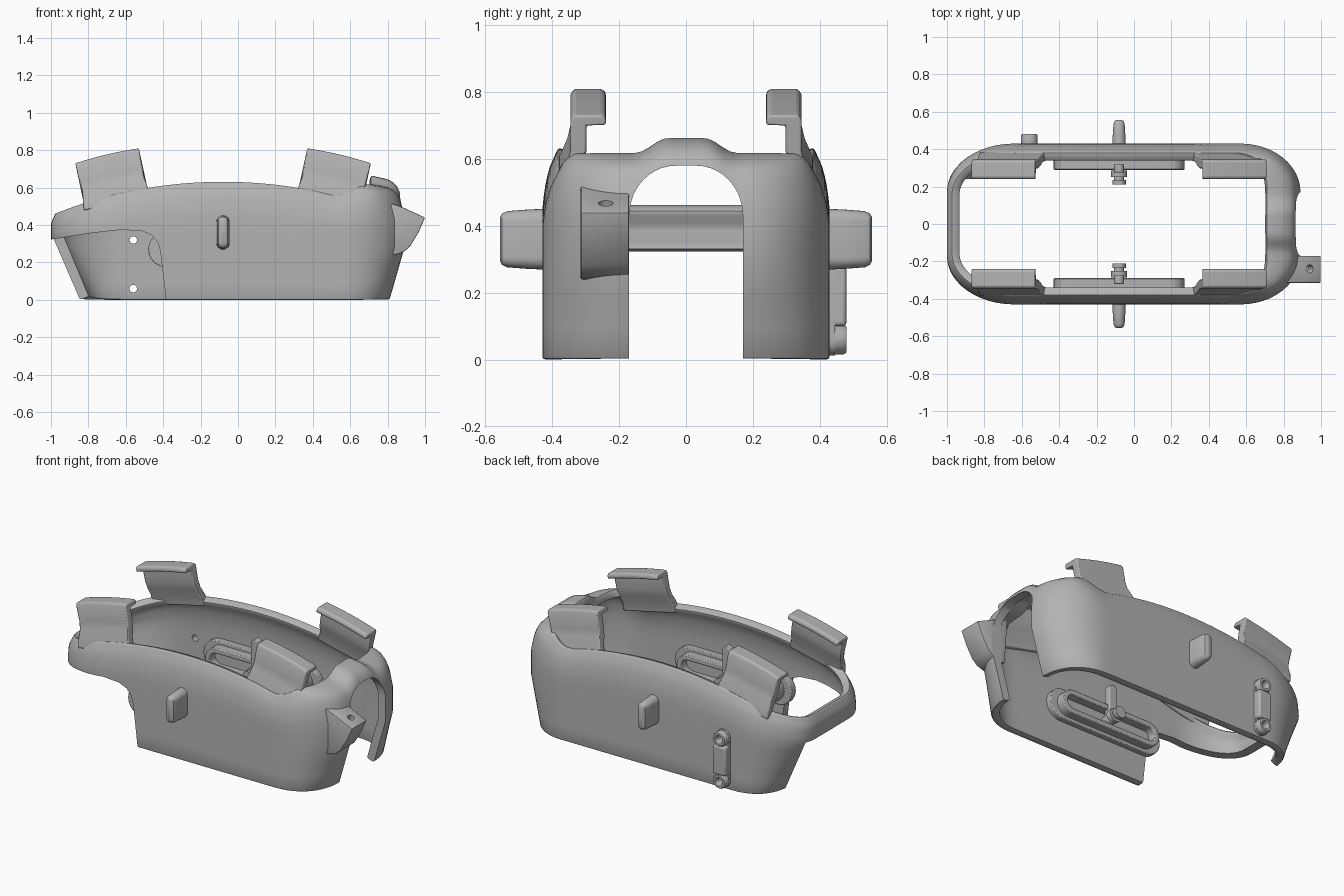
import bpy, bmesh, math
from mathutils import Vector

cube = bpy.data.objects.get("Cube")
if cube:
    bpy.data.objects.remove(cube)

grey = bpy.data.materials.new("plain_grey")
grey.use_nodes = True
tone = (0.45, 0.45, 0.45, 1)
grey.diffuse_color = tone
grey.node_tree.nodes["Principled BSDF"].inputs["Base Color"].default_value = tone
MID = -0.08  # centre of the clips, tracks and pegs along x


def loft(name, rows, ring=False, caps=True):
    """Skin a list of closed outlines; ring joins the last outline to the first."""
    bm = bmesh.new()
    vs = [[bm.verts.new(p) for p in row] for row in rows]
    n = len(rows[0])
    for i in range(len(rows) if ring else len(rows) - 1):
        a, b = vs[i], vs[(i + 1) % len(rows)]
        for j in range(n):
            k = (j + 1) % n
            bm.faces.new((a[j], a[k], b[k], b[j]))
    if caps and not ring:
        bm.faces.new(vs[0])
        bm.faces.new(vs[-1])
    if caps or ring:
        bmesh.ops.recalc_face_normals(bm, faces=bm.faces)
    me = bpy.data.meshes.new(name)
    bm.to_mesh(me)
    bm.free()
    ob = bpy.data.objects.new(name, me)
    bpy.context.collection.objects.link(ob)
    me.materials.append(grey)
    return ob


def bevel(ob, width, segments=3, angle=40):
    m = ob.modifiers.new("round", "BEVEL")
    m.width, m.segments = width, segments
    m.limit_method, m.angle_limit = "ANGLE", math.radians(angle)


def cut(ob, cutters):
    for c in cutters:
        c.hide_render = True
        m = ob.modifiers.new("cut", "BOOLEAN")
        m.operation, m.solver, m.object = "DIFFERENCE", "EXACT", c
    bpy.context.view_layer.update()
    dg = bpy.context.evaluated_depsgraph_get()
    me = bpy.data.meshes.new_from_object(ob.evaluated_get(dg))
    ob.modifiers.clear()
    ob.data = me
    for c in cutters:
        bpy.data.objects.remove(c)


def smooth(ob, angle=35):
    bpy.ops.object.select_all(action="DESELECT")
    ob.select_set(True)
    bpy.context.view_layer.objects.active = ob
    bpy.ops.object.shade_smooth_by_angle(angle=math.radians(angle))


def interp(table, t):
    for (a, p), (b, q) in zip(table, table[1:]):
        if t <= b:
            return p + (q - p) * max(0, t - a) / (b - a)
    return table[-1][1]


def ease(a, b, t):
    t = min(1, max(0, (t - a) / (b - a)))
    return t * t * (3 - 2 * t)


def capsule(x, z, half, r, y, upright=False, n=12):
    """Stadium outline in the xz plane at depth y."""
    pts = []
    for side in (1, -1):
        for i in range(n + 1):
            a = math.pi * i / n - math.pi / 2
            p, q = side * (half - r + r * math.cos(a)), side * r * math.sin(a)
            pts.append((x - q, y, z + p) if upright else (x + p, y, z + q))
    return pts


def prism_xz(name, pts, y0, y1):
    return loft(name, [[(x, y, z) for x, z in pts] for y in (y0, y1)])


# Shell: rounded plan outline lofted upwards and given thickness
def plan_loop():
    rx, ry, pts = 0.36, 0.6, []
    for sx, sy, start in ((1, 1, 0), (-1, 1, 90), (-1, -1, 180), (1, -1, 270)):
        for i in range(13):
            a = math.radians(start + 90 * i / 12)
            pts.append((sx * (1 - rx) + rx * math.cos(a), sy * (1 - ry) + ry * math.sin(a)))
        u, v = pts[-1]
        long_side = sx * sy > 0
        steps = 26 if long_side else 14
        for i in range(1, steps):
            t = 1 - 2 * i / steps
            pts.append((u * t, v) if long_side else (u, v * t))
    return pts


def rim(x, y):
    arc = 0.635 - (x - MID) ** 2 / 5
    end = 0.62 + 0.045 * (1 - ease(0.06, 0.17, abs(y)))
    return arc + (end - arc) * ease(0.5, 0.78, x)


left_in = [(0, 0.15), (0.7, 0), (0.88, 0), (1, 0.025)]
right_in = [(0, 0.08), (0.45, 0), (0.7, 0), (0.85, 0.02), (0.93, 0.045), (0.97, 0.09), (1, 0.18)]
half_y = [(0, 0.43), (0.7, 0.43), (0.8, 0.424), (0.9, 0.41), (1, 0.382)]


def shell_point(u, v, s):
    base = u * (0.89 if u > 0 else 1)
    x = base - interp(right_in, s) * u ** 4 if u > 0 else base + interp(left_in, s) * u ** 4
    return x, v * interp(half_y, s), s * rim(base, v * 0.43)


levels = [0, 0.15, 0.3, 0.45, 0.58, 0.7, 0.76, 0.82, 0.87, 0.91, 0.94, 0.97, 1]
plan = plan_loop()
shell = loft("shell", [[shell_point(u, v, s) for u, v in plan] for s in levels], caps=False)
wall = shell.modifiers.new("wall", "SOLIDIFY")
wall.thickness, wall.offset = 0.05, -1
bevel(shell, 0.01, 2, 55)

side_gap = prism_xz("side_gap", [(-1.2, -0.1), (-0.38, -0.1), (-0.385, 0), (-0.415, 0.26), (-0.43, 0.31),
                                 (-0.46, 0.345), (-0.51, 0.367), (-0.62, 0.375), (-0.8, 0.355),
                                 (-1.2, 0.29)], -0.7, 0.24)
arch = [(-0.17, -0.1), (0.17, -0.1)]
for start, side in ((0, 1), (90, -1)):
    for i in range(11):
        a = math.radians(start + 9 * i)
        arch.append((side * 0.03 + 0.14 * math.cos(a), 0.43 + 0.15 * math.sin(a)))
end_gap = loft("end_gap", [[(x, y, z) for y, z in arch] for x in (0.5, 1.2)])
screws = [loft("screw_hole", [capsule(-0.56, z, 0.02, 0.02, y) for y in (0.2, 0.7)]) for z in (0.06, 0.32)]
cut(shell, [side_gap, end_gap] + screws)
smooth(shell)

# Hooked clips on the rim
hook = [(0.385, -0.2), (0.378, 0.05), (0.355, 0.3), (0.345, 0.5), (0.345, 0.93), (0.335, 1), (0.25, 1),
        (0.24, 0.95), (0.24, 0.86), (0.297, 0.85), (0.297, 0.5), (0.307, 0.3), (0.33, 0.05), (0.338, -0.2)]
for end in (-1, 1):
    for side in (-1, 1):
        rows = []
        for i in range(9):
            t = i / 8
            low = Vector((0.41 + 0.33 * t, 0.60 - 0.08 * t))
            top = Vector((0.45 + 0.34 * t, 0.81 - 0.08 * t + 0.03 * t * (1 - t)))
            row = []
            for y, s in hook:
                p = low.lerp(top, s)
                flare = 0.03 * max(0, 0.25 - s) * (2 * t - 1)
                row.append((MID + end * (p.x + flare), side * y, p.y))
            rows.append(row)
        clip = loft(("left" if end > 0 else "right") + ("_back" if side > 0 else "_front") + "_clip", rows)
        bevel(clip, 0.006, 2)
        smooth(clip)

# Outer pegs, inner tracks and sliders on both long walls
for side, word in ((-1, "front"), (1, "back")):
    peg = loft(word + "_peg", [capsule(MID, 0.36, h, r, side * y, True) for y, h, r in
               ((0.39, 0.092, 0.037), (0.47, 0.089, 0.034), (0.535, 0.084, 0.03),
                (0.55, 0.077, 0.024), (0.557, 0.065, 0.013))])
    plate = loft(word + "_track_plate", [capsule(MID, 0.27, 0.4, 0.095, side * y) for y in (0.345, 0.39)])
    track = loft(word + "_track", [capsule(MID, 0.27, h, r, side * y) for h, r, y in
                 ((0.35, 0.075, 0.35), (0.35, 0.075, 0.29), (0.318, 0.043, 0.29), (0.318, 0.043, 0.35))],
                 ring=True)
    bar = loft(word + "_slider_bar", [capsule(MID, 0.35, 0.125, 0.027, side * y, True) for y in (0.275, 0.32)])
    pin = loft(word + "_slider_pin", [capsule(MID, 0.27, r, r, side * y) for r, y in
               ((0.025, 0.36), (0.025, 0.285), (0.042, 0.285), (0.042, 0.25),
                (0.026, 0.25), (0.026, 0.235), (0.036, 0.235), (0.036, 0.21))])
    for ob in (plate, track, bar):
        bevel(ob, 0.005, 2)
    for ob in (peg, plate, track, bar, pin):
        smooth(ob)

# Lug with a drilled hole beside the end opening
lug = prism_xz("lug", [(0.78, 0.53), (0.88, 0.495), (1.0, 0.44), (0.965, 0.36), (0.92, 0.285),
                       (0.885, 0.255), (0.84, 0.24), (0.8, 0.24)], -0.315, -0.17)
bevel(lug, 0.006, 2)
drill = loft("drill", [[(0.94 + dx + 0.022 * math.cos(a), -0.24 + 0.022 * math.sin(a), z)
                        for a in (math.tau * i / 20 for i in range(20))]
                       for z, dx in ((0.4, -0.03), (0.6, 0.06))])
cut(lug, [drill])
smooth(lug)

# Screwed bracket on the back wall
bracket = loft("bracket", [capsule(-0.56, 0.19, 0.178, 0.045, y, True) for y in (0.41, 0.445)])
bridge = prism_xz("bracket_bridge", [(-0.605, 0.1), (-0.515, 0.1), (-0.515, 0.28), (-0.605, 0.28)], 0.42, 0.48)
bevel(bridge, 0.012)
holes = [loft("bracket_hole", [capsule(-0.56, z, 0.02, 0.02, y) for y in (0.35, 0.6)]) for z in (0.06, 0.32)]
cut(bracket, holes)
smooth(bracket)
smooth(bridge)
for z, word in ((0.06, "lower"), (0.32, "upper")):
    collar = loft(word + "_screw_collar", [capsule(-0.56, z, r, r, y) for r, y in
                  ((0.045, 0.42), (0.045, 0.47), (0.039, 0.48), (0.026, 0.48), (0.02, 0.47), (0.02, 0.42))],
                  ring=True)
    smooth(collar)
